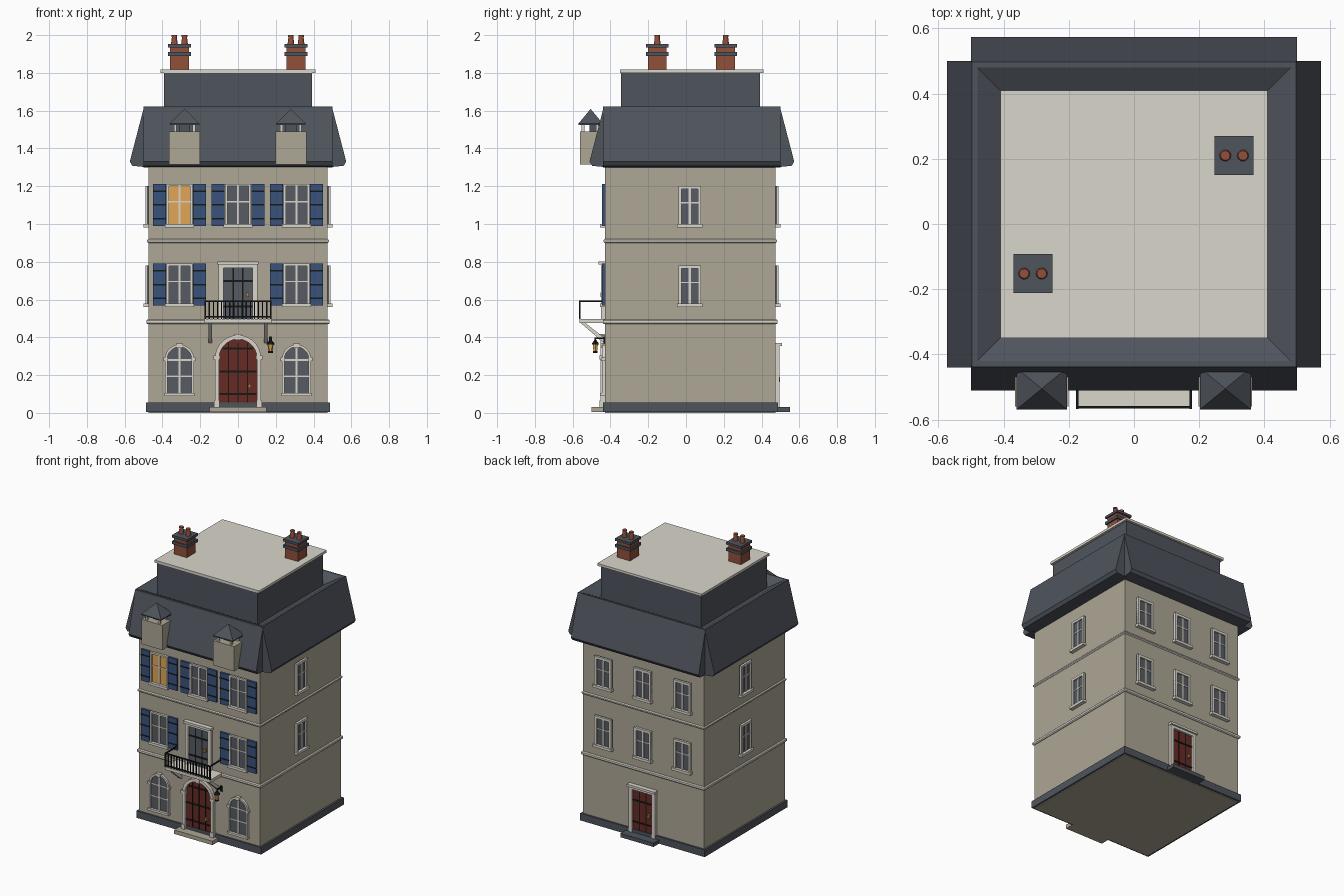
import bpy, bmesh, math

if "Cube" in bpy.data.objects:
    bpy.data.objects.remove(bpy.data.objects["Cube"])

PALETTE = {
    "stone": (.42, .385, .30), "trim": (.70, .67, .60), "slate": (.078, .088, .108),
    "shutter_blue": (.042, .085, .20), "glass": (.095, .105, .125), "lamp_amber": (.76, .38, .09),
    "door_red": (.135, .024, .017), "brick": (.29, .08, .042), "iron": (.008, .009, .008),
    "brass": (.42, .22, .05)}
MATS = {}
for n, c in PALETTE.items():
    MATS[n] = bpy.data.materials.new(n)
    MATS[n].diffuse_color = (*c, 1)


class Part:
    """Collects lofted solids into one object; local wall frame: outward is -y."""

    def __init__(self, name):
        self.name, self.bm, self.mats = name, bmesh.new(), []

    def loft(self, mat, *rings):
        if mat not in self.mats:
            self.mats.append(mat)
        vs = [[self.bm.verts.new(p) for p in r] for r in rings]
        n = len(rings[0])
        faces = [self.bm.faces.new(vs[0]), self.bm.faces.new(vs[-1])]
        for a, b in zip(vs, vs[1:]):
            for i in range(n):
                j = (i + 1) % n
                faces.append(self.bm.faces.new((a[i], a[j], b[j], b[i])))
        for f in faces:
            f.material_index = self.mats.index(mat)
        return self

    def box(self, mat, x0, x1, y0, y1, z0, z1):
        return self.loft(mat, *[[(x0, y0, z), (x1, y0, z), (x1, y1, z), (x0, y1, z)] for z in (z0, z1)])

    def prism(self, mat, pts, y0, y1):
        return self.loft(mat, *[[(x, y, z) for x, z in pts] for y in (y0, y1)])

    def tube(self, mat, x, y, levels, n=12):
        return self.loft(mat, *[[(x + r * math.cos(2 * math.pi * i / n), y + r * math.sin(2 * math.pi * i / n), z)
                                 for i in range(n)] for r, z in levels])

    def done(self, loc=(0, 0, 0), turn=0):
        bmesh.ops.recalc_face_normals(self.bm, faces=self.bm.faces)
        me = bpy.data.meshes.new(self.name)
        self.bm.to_mesh(me)
        self.bm.free()
        for m in self.mats:
            me.materials.append(MATS[m])
        ob = bpy.data.objects.new(self.name, me)
        ob.location, ob.rotation_euler[2] = loc, math.radians(turn)
        bpy.context.collection.objects.link(ob)
        return ob


def rect(h, z, off):
    return [(-h, -h + off, z), (h, -h + off, z), (h, h, z), (-h, h, z)]


def arch(w, z0, spring, n=14):
    return [(w, z0)] + [(w * math.cos(math.pi * i / n), spring + w * math.sin(math.pi * i / n))
                        for i in range(n + 1)] + [(-w, z0)]


FRONT, BACK, SIDE = -.43, .475, .475

# Walls, plinth and string courses
Part("walls").loft("stone", rect(.475, 0, .045), rect(.475, 1.31, .045)).done()
Part("plinth").loft("slate", rect(.488, .005, .048), rect(.488, .055, .048)).done()
for name, z0, z1, h in (("lower_course", .47, .495, .485), ("upper_course", .90, .92, .482)):
    e = h - .006
    Part(name).loft("trim", rect(e, z0, .045), rect(h, z0 + .006, .045),
                    rect(h, z1 - .006, .045), rect(e, z1, .045)).done()

# Mansard roof: core with sunken rim, then four flared skirts
Part("roof_core").loft("slate", rect(.498, 1.305, .06), rect(.498, 1.62, .06),
                       rect(.48, 1.62, .06), rect(.39, 1.57, .06)).done()
for name, half, loc, turn in (("front", .5, (0, -.435, 0), 0), ("back", .5, (0, .497, 0), 180),
                              ("right", .47, (.497, .03, 0), 90), ("left", .47, (-.497, .03, 0), -90)):
    Part("roof_skirt_" + name).loft("slate", *[[(x, 0, 1.622), (x, -.076, 1.33), (x, -.062, 1.308), (x, .02, 1.30)]
                                              for x in (-half, half)]).done(loc, turn)
Part("attic").loft("slate", rect(.393, 1.55, .05), rect(.393, 1.80, .05)).done()
Part("roof_deck").loft("trim", rect(.409, 1.80, .06), rect(.409, 1.817, .06)).done()

# Chimneys with two pots
for name, x, y in (("chimney_left", -.31, -.152), ("chimney_right", .307, .21)):
    p = Part(name)
    for m, h, z0, z1 in (("brick", .05, 1.80, 1.89), ("slate", .06, 1.89, 1.91), ("brick", .05, 1.91, 1.935),
                         ("slate", .06, 1.935, 1.952)):
        p.box(m, -h, h, -h, h, z0, z1)
    for s in (-.027, .027):
        p.tube("brick", s, 0, [(.018, 1.95), (.013, 1.99), (.015, 1.99), (.015, 2.0)])
    p.done((x, y, 0))

# Dormers
for name, x in (("dormer_left", -.283), ("dormer_right", .28)):
    p = Part(name).box("stone", -.082, .082, -.56, -.42, 1.315, 1.49)
    p.box("slate", -.03, .03, -.51, -.43, 1.49, 1.53)
    for sx in (-.05, .05):
        for y in (-.545, -.47):
            p.box("trim", sx - .007, sx + .007, y - .007, y + .007, 1.49, 1.53)
    p.loft("slate", *[[(-w, -.505 - d, z), (w, -.505 - d, z), (w, -.505 + d, z), (-w, -.505 + d, z)]
                      for w, d, z in ((.078, .064, 1.525), (.078, .064, 1.532), (.001, .001, 1.608))])
    p.done((x, 0, 0))


def window(name, loc, turn, w, h, pane="glass", shutters=False, frame=.012):
    """Casement window with sill; z measured up from the sill."""
    p = Part(name).box(pane, -w, w, -.006, .01, 0, h)
    for s in (-1, 1):
        a, b = sorted((s * w, s * (w - frame)))
        p.box("trim", a, b, -.016, .01, 0, h)
    p.box("trim", -w, w, -.016, .01, h - frame, h)
    p.box("trim", -w - .008, w + .008, -.026, .01, -.008, .01)
    p.box("trim", -.006, .006, -.011, .01, 0, h)
    p.box("trim", -w, w, -.010, .01, h * .56, h * .56 + .007)
    p.done(loc, turn)
    if shutters:
        q = Part(name + "_shutters")
        for s in (-1, 1):
            a, b = sorted((s * (w + .003), s * (w + .073)))
            q.box("shutter_blue", a, b, -.014, .01, 0, h)
            for k in (.17, .5, .83):
                q.box("iron", a, b, -.016, .01, h * k - .004, h * k + .004)
        q.done(loc, turn)


for x in (-.31, 0, .31):
    window("front_upper_window", (x, FRONT, .99), 0, .068, .222, "lamp_amber" if x < 0 else "glass", True)
    if x:
        window("front_middle_window", (x, FRONT, .568), 0, .068, .222, "glass", True)
    for z in (.568, .99):
        window("back_window", (x, BACK, z), 180, .066, .212, frame=.018)
for z in (.568, .99):
    window("right_window", (SIDE, .02, z), 90, .06, .212, frame=.016)
    window("left_window", (-SIDE, .02, z), -90, .06, .212, frame=.016)


def arched(p, fill, w, rim, z0, spring, depth):
    """Arched panel with a surround ring."""
    p.prism(fill, arch(w, z0, spring), -.006, .01)
    a, b = arch(w, z0, spring), arch(w + rim, z0, spring)
    for i in range(len(a) - 1):
        p.prism("trim", [a[i], b[i], b[i + 1], a[i + 1]], -depth, .01)
    top = spring + w
    p.prism("trim", [(-.013, top - .005), (.013, top - .005), (.018, top + rim + .006),
                     (-.018, top + rim + .006)], -depth - .006, .01)


# Arched ground-floor windows
for x in (-.31, .31):
    p = Part("arched_window")
    arched(p, "glass", .064, .013, .10, .285, .016)
    p.box("trim", -.006, .006, -.010, .01, .10, .345)
    for z in (.195, .28):
        p.box("trim", -.064, .064, -.009, .01, z - .004, z + .004)
    p.box("trim", -.08, .08, -.024, .01, .09, .105)
    for s in (-.073, .073):
        p.box("trim", s - .012, s + .012, -.02, .01, .275, .292)
    p.done((x, FRONT, 0))

# Front entrance
p = Part("front_door")
arched(p, "door_red", .1, .022, .03, .29, .022)
for z in (.10, .22, .34):
    p.box("iron", -.098 if z < .3 else -.08, .098 if z < .3 else .08, -.010, .01, z - .005, z + .005)
for x in (-.05, 0, .05):
    p.box("iron", x - .0025, x + .0025, -.009, .01, .03, .37)
p.box("brass", .052, .07, -.022, 0, .132, .152)
for s in (-.113, .113):
    p.box("trim", s - .017, s + .017, -.027, .01, .283, .303)
    p.box("trim", s - .015, s + .015, -.027, .01, .03, .065)
p.done((0, FRONT, 0))
Part("front_step").box("stone", -.15, .15, -.50, -.42, .004, .032).done()


def square_door(name, fill, loc, turn, w, h, rim):
    p = Part(name).box(fill, -w, w, -.006, .01, 0, h)
    for s in (-1, 1):
        a, b = sorted((s * w, s * (w + rim)))
        p.box("trim", a, b, -.02, .01, 0, h)
    p.box("trim", -w - rim, w + rim, -.02, .01, h, h + .022)
    p.box("trim", -w - rim - .006, w + rim + .006, -.032, .01, h + .018, h + .034)
    for k in (.25, .75):
        p.box("iron", -w, w, -.010, .01, h * k - .005, h * k + .005)
    for x in (-w / 3, w / 3):
        p.box("iron", x - .003, x + .003, -.009, .01, 0, h)
    p.box("brass", w * .55, w * .75, -.022, 0, h * .44, h * .52)
    p.done(loc, turn)


square_door("back_door", "door_red", (0, BACK, .03), 180, .078, .306, .026)
Part("back_step").box("slate", -.13, .13, .45, .55, .005, .032).done()
square_door("balcony_door", "glass", (0, FRONT, .495), 0, .076, .272, .026)

# Balcony floor, brackets and railing
Part("balcony_floor").box("trim", -.178, .178, -.565, -.42, .476, .497).done()
p = Part("balcony_brackets")
for x in (-.147, .147):
    p.loft("trim", *[[(s, -.56, .478), (s, -.535, .478), (s, -.43, .395), (s, -.43, .37), (s, -.452, .385)]
                     for s in (x - .009, x + .009)])
p.done()
p = Part("balcony_railing")
t = .004
for z in (.508, .592):
    p.box("iron", -.178, .178, -.566, -.558, z - t, z + t)
for s in (-.174, .174):
    p.box("iron", s - t, s + t, -.562, -.43, .588, .596)
for i in range(17):
    x = -.174 + .348 * i / 16
    r = .0045 if i in (0, 16) else .003
    p.box("iron", x - r, x + r, -.562 - r, -.562 + r, .497, .592)
p.done()

# Wall lantern
p = Part("lantern").box("iron", -.005, .005, -.052, .01, .392, .40)
p.box("iron", -.008, .008, -.006, .01, .365, .405)
p.tube("lamp_amber", 0, -.05, [(.011, .325), (.016, .365)], 6)
p.tube("iron", 0, -.05, [(.013, .318), (.013, .327)], 6)
p.tube("iron", 0, -.05, [(.021, .363), (.019, .37), (.004, .388), (.004, .40)], 6)
p.done((.172, FRONT, 0))

for m in bpy.data.materials:
    if m.users and not m.is_grease_pencil:
        m.use_nodes = True
        m.node_tree.nodes["Principled BSDF"].inputs["Base Color"].default_value = m.diffuse_color
